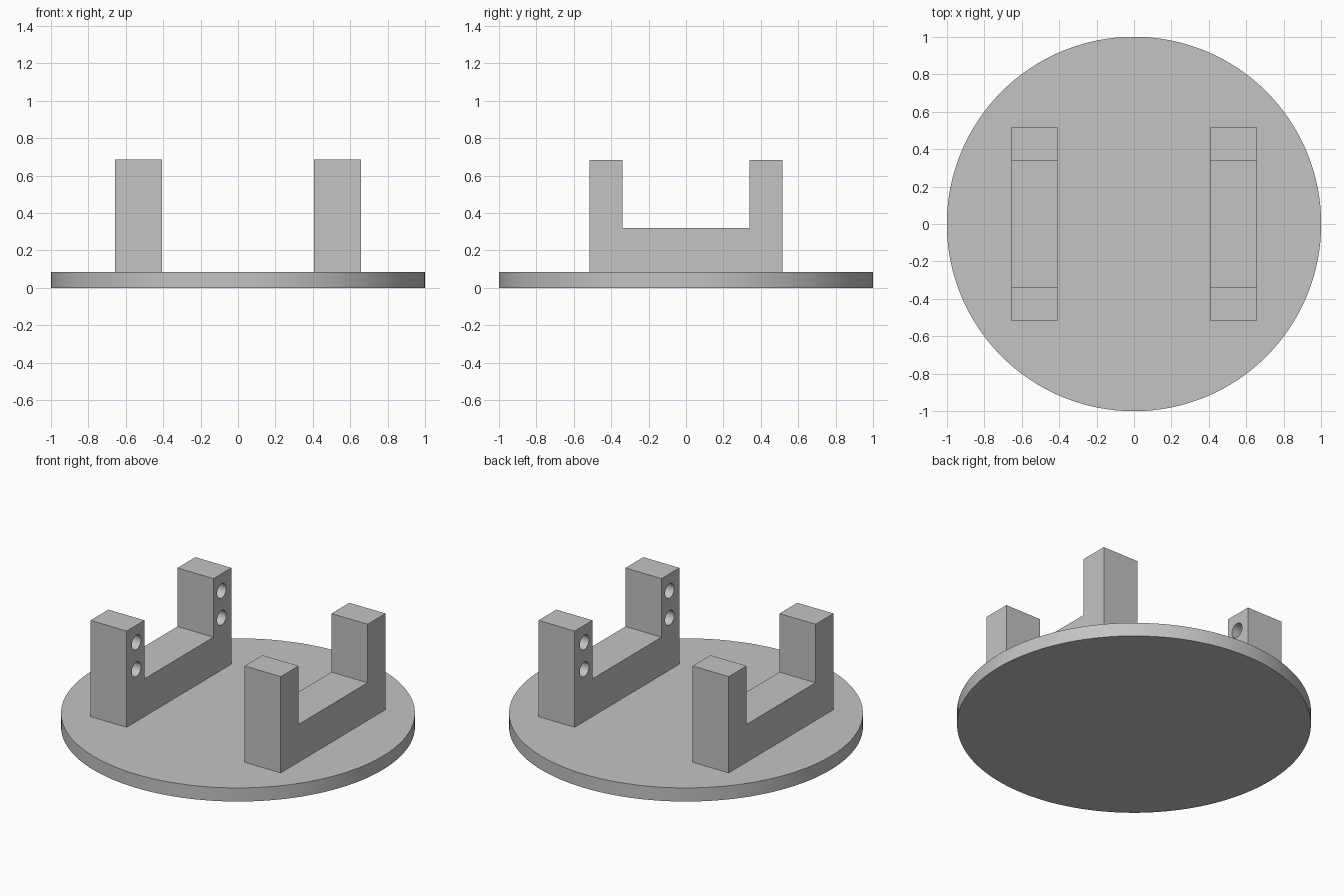
import bpy
import bmesh
from math import radians, pi
from mathutils import Matrix, Vector

cube = bpy.data.objects.get("Cube")
if cube:
    bpy.data.objects.remove(cube, do_unlink=True)

BASE_TOP = 0.085
INNER, OUTER = 0.407, 0.656        # bracket extent across x
HOLE_Y, HOLE_R, HOLE_DEPTH = 0.42, 0.045, 0.16

grey = bpy.data.materials.new("plain grey")
grey.use_nodes = True
colour = (0.55, 0.55, 0.55, 1)
grey.diffuse_color = colour
grey.node_tree.nodes["Principled BSDF"].inputs["Base Color"].default_value = colour


def make_object(name, bm):
    bmesh.ops.recalc_face_normals(bm, faces=bm.faces)
    mesh = bpy.data.meshes.new(name)
    bm.to_mesh(mesh)
    bm.free()
    mesh.materials.append(grey)
    obj = bpy.data.objects.new(name, mesh)
    bpy.context.collection.objects.link(obj)
    return obj


def activate(obj):
    bpy.ops.object.select_all(action="DESELECT")
    obj.select_set(True)
    bpy.context.view_layer.objects.active = obj


def add_cylinder(bm, radius, depth, segments, matrix):
    bmesh.ops.create_cone(bm, cap_ends=True, segments=segments, radius1=radius,
                          radius2=radius, depth=depth, matrix=matrix)


def make_bracket(name, side):
    # U-shaped profile, extruded across x
    half = [(0.516, BASE_TOP), (0.516, 0.685), (0.34, 0.685), (0.34, 0.32)]
    profile = half + [(-y, z) for y, z in reversed(half)]
    bm = bmesh.new()
    face = bm.faces.new([bm.verts.new((side * INNER, y, z)) for y, z in profile])
    new = bmesh.ops.extrude_face_region(bm, geom=[face])["geom"]
    bmesh.ops.translate(bm, vec=Vector((side * (OUTER - INNER), 0, 0)),
                        verts=[v for v in new if isinstance(v, bmesh.types.BMVert)])
    bracket = make_object(name, bm)

    # Two blind screw holes in the inner face of each upright
    bm = bmesh.new()
    for y in (-HOLE_Y, HOLE_Y):
        for z in (0.41, 0.578):
            place = Matrix.Translation((side * INNER, y, z)) @ Matrix.Rotation(pi / 2, 4, "Y")
            add_cylinder(bm, HOLE_R, 2 * HOLE_DEPTH, 32, place)
    cutter = make_object(name + "_hole_cutter", bm)
    cutter.hide_render = True
    cut = bracket.modifiers.new("screw holes", "BOOLEAN")
    cut.operation = "DIFFERENCE"
    cut.solver = "EXACT"
    cut.object = cutter
    activate(bracket)
    bpy.ops.object.modifier_apply(modifier=cut.name)
    bpy.data.objects.remove(cutter, do_unlink=True)
    return bracket


# Round base plate
bm = bmesh.new()
add_cylinder(bm, 1, BASE_TOP, 128, Matrix.Translation((0, 0, BASE_TOP / 2)))
parts = [make_object("base_plate", bm)]

# Pair of brackets
parts += [make_bracket("left_bracket", 1), make_bracket("right_bracket", -1)]

for part in parts:
    activate(part)
    bpy.ops.object.shade_smooth_by_angle(angle=radians(30))
